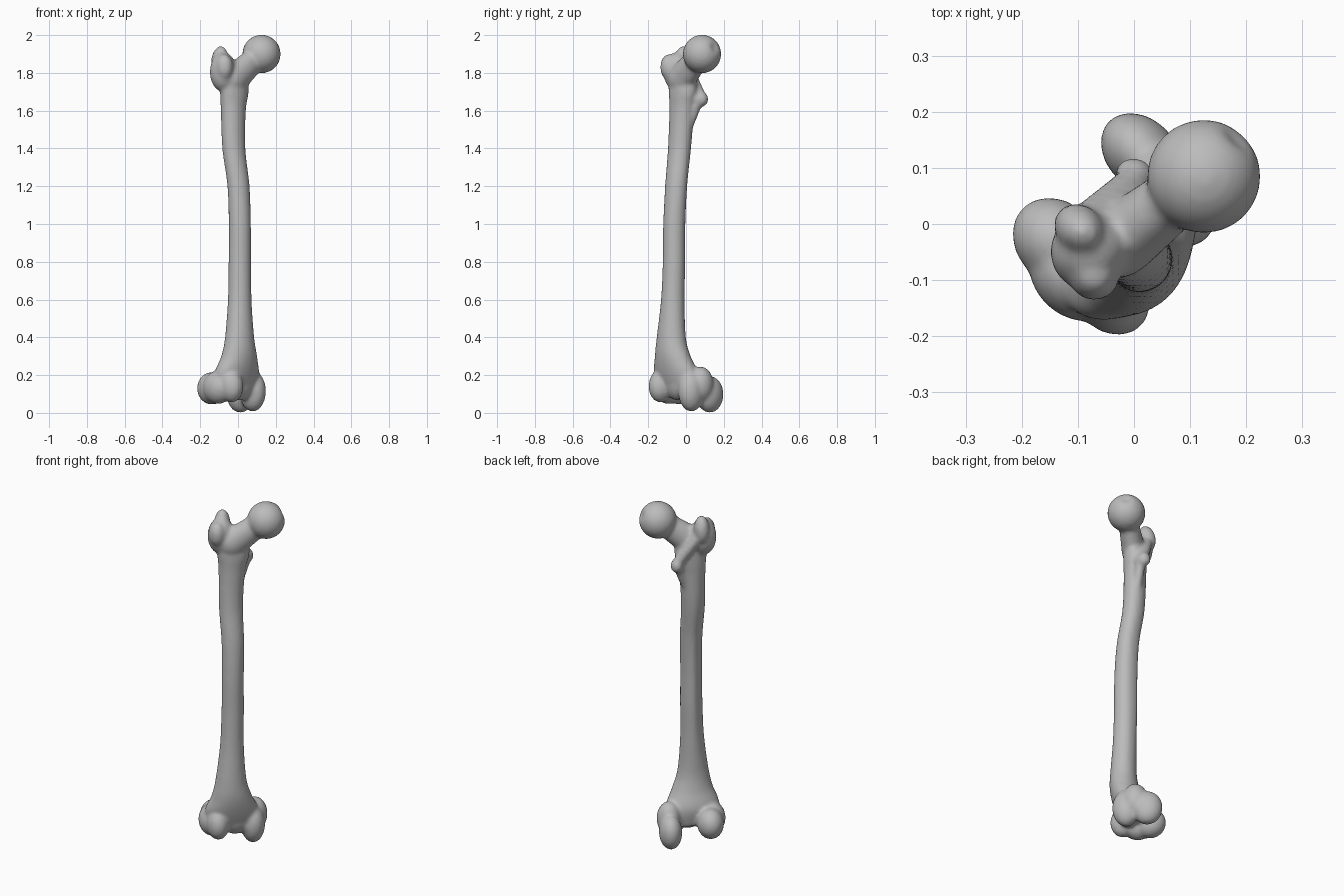
import bpy, bmesh, math
from mathutils import Vector, Matrix

cube = bpy.data.objects.get("Cube")
if cube:
    bpy.data.objects.remove(cube, do_unlink=True)

# Bone frame: u runs across (inner side +), v runs front to back, z up
TURN = Matrix.Rotation(math.radians(45), 4, 'Z')
SIDES = 32
bm = bmesh.new()


def loft(rings):
    """Closed skin over a list of point rings, bottom to top."""
    loops = [[bm.verts.new(p) for p in ring] for ring in rings]
    for a, b in zip(loops, loops[1:]):
        for i in range(SIDES):
            j = (i + 1) % SIDES
            bm.faces.new((a[i], a[j], b[j], b[i]))
    bm.faces.new(loops[0][::-1])
    bm.faces.new(loops[-1])
    return [v for loop in loops for v in loop]


def ball(centre, radii, tilt=0.0, rows=18):
    """Ellipsoid in the bone frame, tilted about the u axis."""
    m = (Matrix.Translation(centre) @ Matrix.Rotation(math.radians(tilt), 4, 'X')
         @ Matrix.Diagonal((*radii, 1)))
    rings = []
    for r in range(rows):
        h = math.pi * ((r + 0.5) / rows - 0.5)
        rings.append([m @ Vector((math.cos(h) * math.cos(math.tau * i / SIDES),
                                  math.cos(h) * math.sin(math.tau * i / SIDES),
                                  math.sin(h))) for i in range(SIDES)])
    return loft(rings)


def limb(start, end, r0, r1, flat=1.0, steps=7):
    """Tapered round-ended bar, flattened along v."""
    a, b = Vector(start), Vector(end)
    for i in range(steps + 1):
        t = i / steps
        r = r0 + (r1 - r0) * t
        ball(a.lerp(b, t), (r, r * flat, r))


def spline(keys, steps=6):
    """Smooth run through the key sections."""
    out = []
    for i in range(len(keys) - 1):
        p0, p1, p2, p3 = (Vector(keys[min(max(i + k, 0), len(keys) - 1)]) for k in (-1, 0, 1, 2))
        for s in range(steps):
            t = s / steps
            out.append(0.5 * (2 * p1 + (p2 - p0) * t + (2 * p0 - 5 * p1 + 4 * p2 - p3) * t * t
                              + (3 * p1 - p0 - 3 * p2 + p3) * t ** 3))
    return out + [Vector(keys[-1])]


# Shaft: z, centre u, centre v, half width, half depth
sections = [
    (.10, -.02, -.02, .12, .06), (.20, -.04, -.03, .145, .085), (.30, -.045, -.054, .108, .08),
    (.40, -.049, -.061, .083, .071), (.60, -.043, -.056, .064, .061),
    (.80, -.038, -.052, .060, .059), (1.0, -.037, -.051, .059, .058),
    (1.2, -.035, -.039, .061, .056), (1.4, -.040, -.009, .065, .057),
    (1.6, -.033, .002, .072, .060), (1.7, -.025, .002, .087, .062), (1.8, -.03, .002, .09, .055),
]
shaft = []
for z, cu, cv, ru, rv in spline(sections):
    # A low ridge runs down the back
    ridge = 0.16 * max(0, 1 - ((z - 1.0) / 0.6) ** 2)
    ring = []
    for i in range(SIDES):
        a = math.tau * i / SIDES
        k = 1 + ridge * max(0, math.sin(a)) ** 12
        ring.append((cu + ru * k * math.cos(a), cv + rv * k * math.sin(a), z))
    shaft.append(ring)
loft(shaft)

# Head with its small pit
head = Vector((.148, -.028, 1.9))
pit = Vector((.9, .05, .35)).normalized()
for v in ball(head, (.1, .1, .1), rows=28):
    d = (v.co - head).normalized()
    v.co = head + d * (.1015 - .016 * math.exp(-(d - pit).length_squared / .05))

# Neck
limb((-.03, -.005, 1.77), (.11, -.022, 1.875), .082, .066, .78)

# Greater trochanter, its hooked tip and the front swelling
ball((-.088, .022, 1.805), (.073, .07, .105))
ball((-.075, .062, 1.865), (.042, .048, .078), 10)
ball((-.115, -.012, 1.83), (.045, .048, .07))

# Lesser trochanter and the crest leading to it
limb((-.06, .065, 1.83), (.045, .055, 1.69), .032, .030)
ball((.06, .058, 1.66), (.034, .037, .04))
limb((.05, .04, 1.66), (.01, .02, 1.52), .032, .02)

# Outer condyle: rear knuckle, front lip, side swelling
ball((-.12, .075, .13), (.072, .086, .086))
ball((-.12, -.065, .145), (.062, .072, .09), -10)
ball((-.14, .01, .135), (.072, .09, .088))

# Inner condyle: rear knuckle, front lip, side swelling
ball((.098, .08, .098), (.062, .082, .097))
ball((.075, -.035, .115), (.065, .075, .108))
ball((.095, .015, .15), (.067, .07, .095))

# Bridge behind the kneecap groove
ball((-.02, -.035, .17), (.1, .065, .105))

bm.transform(TURN)
mesh = bpy.data.meshes.new("thigh_bone")
bm.to_mesh(mesh)
bm.free()
bone = bpy.data.objects.new("thigh_bone", mesh)
bpy.context.collection.objects.link(bone)

# Fuse the parts into one smooth surface
fuse = bone.modifiers.new("fuse", 'REMESH')
fuse.mode = 'VOXEL'
fuse.voxel_size = 0.01
fuse.use_smooth_shade = True
soften = bone.modifiers.new("soften", 'SMOOTH')
soften.factor = 0.5
soften.iterations = 6

# Bone colour
grey = bpy.data.materials.new("bone_grey")
grey.use_nodes = True
colour = (.5, .5, .5, 1)
grey.diffuse_color = colour
grey.node_tree.nodes["Principled BSDF"].inputs["Base Color"].default_value = colour
mesh.materials.append(grey)
